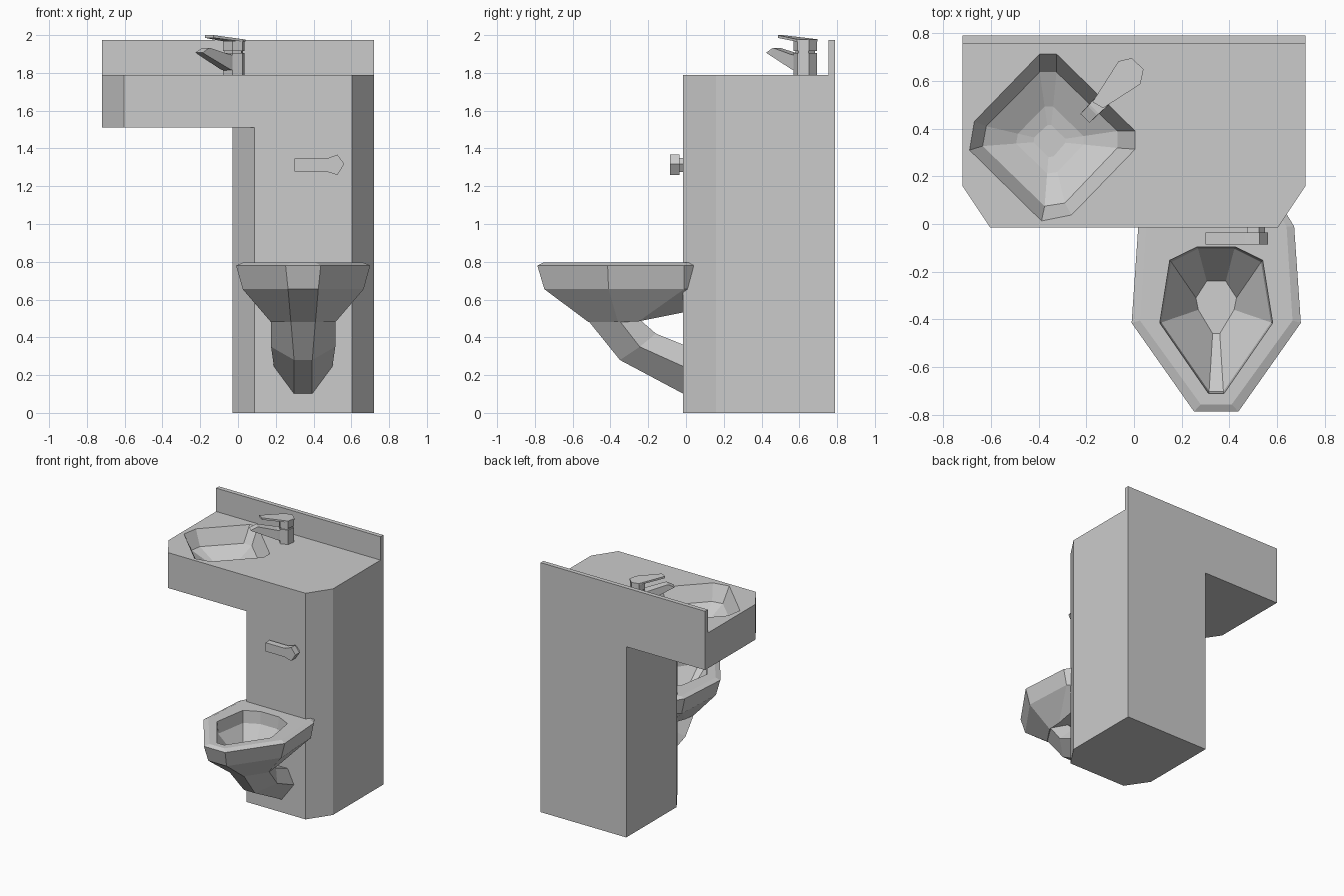
import bpy, bmesh, math
from mathutils import Vector

if "Cube" in bpy.data.objects:
    bpy.data.objects.remove(bpy.data.objects["Cube"], do_unlink=True)

grey = bpy.data.materials.new("plain grey")
grey.use_nodes = True
grey.diffuse_color = (0.6, 0.6, 0.6, 1)
grey.node_tree.nodes["Principled BSDF"].inputs["Base Color"].default_value = (0.6, 0.6, 0.6, 1)


def loft(name, rings):
    """Skin a stack of equal-length rings and cap both ends."""
    bm = bmesh.new()
    loops = [[bm.verts.new(p) for p in ring] for ring in rings]
    n = len(loops[0])
    for a, b in zip(loops, loops[1:]):
        for i in range(n):
            j = (i + 1) % n
            bm.faces.new((a[i], a[j], b[j], b[i]))
    bm.faces.new(loops[0][::-1])
    bm.faces.new(loops[-1])
    bmesh.ops.recalc_face_normals(bm, faces=bm.faces)
    mesh = bpy.data.meshes.new(name)
    bm.to_mesh(mesh)
    bm.free()
    mesh.materials.append(grey)
    obj = bpy.data.objects.new(name, mesh)
    bpy.context.collection.objects.link(obj)
    return obj


def flat(outline, z):
    return [(x, y, z) for x, y in outline]


def prism(name, outline, z0, z1):
    return loft(name, [flat(outline, z0), flat(outline, z1)])


def mirrored(half, cx):
    """Ring from (half width, y, z) points on one side."""
    return [(cx + w, y, z) for w, y, z in half] + [(cx - w, y, z) for w, y, z in reversed(half)]


# Cabinet: column, overhanging counter and splashback
FRONT, BACK, CUT = -0.015, 0.79, 0.16


def chamfered(x0, x1):
    return [(x0, BACK), (x0, CUT), (x0 + 0.117, FRONT), (x1 - 0.117, FRONT), (x1, CUT), (x1, BACK)]


prism("column", chamfered(-0.03, 0.72), 0, 1.51)
counter = prism("counter", chamfered(-0.72, 0.72), 1.51, 1.79)
prism("splashback", [(-0.72, 0.755), (0.72, 0.755), (0.72, BACK), (-0.72, BACK)], 1.79, 1.975)

# Basin hollow cut into the counter
rim = [(-0.396, 0.713), (-0.325, 0.713), (0.005, 0.39), (0.005, 0.314),
       (-0.262, 0.038), (-0.388, 0.013), (-0.69, 0.31), (-0.67, 0.43)]
step = [(-0.396, 0.637), (-0.325, 0.637), (-0.07, 0.39), (-0.07, 0.319),
        (-0.29, 0.088), (-0.375, 0.075), (-0.635, 0.327), (-0.62, 0.41)]
mid = Vector((-0.354, 0.348))
floor = [tuple(mid + (Vector(p) - mid) * 0.5) for p in step]
drain = [tuple(mid + (Vector(p) - mid).normalized() * 0.067) for p in step]
cutter = loft("basin_cutter", [flat(rim, 1.85), flat(rim, 1.79), flat(step, 1.67),
                               flat(floor, 1.605), flat(drain, 1.59)])
cutter.hide_render = True
mod = counter.modifiers.new("basin", "BOOLEAN")
mod.operation, mod.solver, mod.object = "DIFFERENCE", "EXACT", cutter
bpy.context.view_layer.objects.active = counter
bpy.ops.object.modifier_apply(modifier=mod.name)
bpy.data.objects.remove(cutter, do_unlink=True)

# Tap: body, neck, lever and spout pointing diagonally at the basin
body = [(-0.065, 0.683), (-0.01, 0.693), (0.035, 0.65), (0.025, 0.59), (-0.03, 0.57), (-0.08, 0.625)]
centre = Vector((-0.02, 0.632))
prism("tap_body", body, 1.79, 1.905)
prism("tap_neck", [tuple(centre + (Vector(p) - centre) * 0.85) for p in body], 1.9, 1.92)
lever = [(-0.065, 0.683), (-0.01, 0.696), (0.04, 0.65), (0.027, 0.587), (-0.13, 0.486), (-0.174, 0.512)]
low = [1.917] * 4 + [1.985] * 2
high = [1.978] * 4 + [2.0] * 2
# The underside of the lever stays deep only over the body
under = [(x, y, z) for (x, y), z in zip(lever, low)]
over = [(x, y, z) for (x, y), z in zip(lever, high)]
loft("tap_lever", [[(x, y, 1.965 if i < 4 else z) for i, (x, y, z) in enumerate(under)], over])
prism("tap_lever_hub", body, 1.917, 1.97)

aim = Vector((-0.7, -0.71, 0)).normalized()
side = Vector((aim.y, -aim.x, 0))


def spout_ring(reach_low, z_low, reach_high, z_high, w):
    base = Vector((-0.02, 0.632, 0))
    a, b = base + aim * reach_low, base + aim * reach_high
    a.z, b.z = z_low, z_high
    return [a - side * w, a + side * w, b + side * w, b - side * w]


loft("tap_spout", [spout_ring(0.0, 1.8, 0.0, 1.89, 0.038),
                   spout_ring(0.07, 1.82, 0.07, 1.897, 0.036),
                   spout_ring(0.235, 1.893, 0.21, 1.932, 0.028),
                   spout_ring(0.265, 1.907, 0.22, 1.93, 0.027)])

# Flush handle on the cabinet front
handle = [(0.3, 1.277), (0.468, 1.277), (0.526, 1.26), (0.563, 1.318),
          (0.526, 1.367), (0.468, 1.346), (0.3, 1.346)]
loft("flush_handle", [[(x, y, z) for x, z in handle] for y in (-0.086, -0.035)])
stem = [(0.475, 1.285), (0.525, 1.275), (0.55, 1.318), (0.525, 1.35), (0.475, 1.34)]
loft("flush_handle_stem", [[(x, y, z) for x, z in stem] for y in (-0.04, -0.01)])

# Toilet bowl: up the outside, over the rim and down the inside
CX = 0.345
bowl = [
    [(0.065, -0.515, 0.48), (0.17, -0.36, 0.48), (0.17, -0.25, 0.485), (0.17, 0.0, 0.535)],
    [(0.08, -0.75, 0.655), (0.32, -0.41, 0.655), (0.3, -0.01, 0.655), (0.27, 0.01, 0.655)],
    [(0.093, -0.787, 0.78), (0.355, -0.415, 0.78), (0.327, -0.01, 0.78), (0.295, 0.042, 0.78)],
    [(0.065, -0.757, 0.795), (0.32, -0.405, 0.795), (0.295, -0.01, 0.795), (0.27, 0.03, 0.795)],
    [(0.032, -0.712, 0.795), (0.237, -0.415, 0.795), (0.195, -0.152, 0.795), (0.08, -0.096, 0.795)],
    [(0.03, -0.702, 0.7), (0.23, -0.413, 0.7), (0.188, -0.16, 0.7), (0.076, -0.104, 0.7)],
    [(0.015, -0.46, 0.51), (0.075, -0.36, 0.5), (0.085, -0.31, 0.5), (0.04, -0.24, 0.5)],
]
loft("toilet_bowl", [mirrored(half, CX) for half in bowl])

# Bent pedestal carrying the bowl from the wall
pedestal = [
    [(0.065, -0.515, 0.485), (0.17, -0.35, 0.485), (0.1, -0.24, 0.49)],
    [(0.048, -0.35, 0.28), (0.17, -0.245, 0.35), (0.1, -0.16, 0.42)],
    [(0.048, -0.012, 0.1), (0.155, -0.012, 0.245), (0.1, -0.012, 0.36)],
]
loft("toilet_pedestal", [mirrored(half, CX) for half in pedestal])
